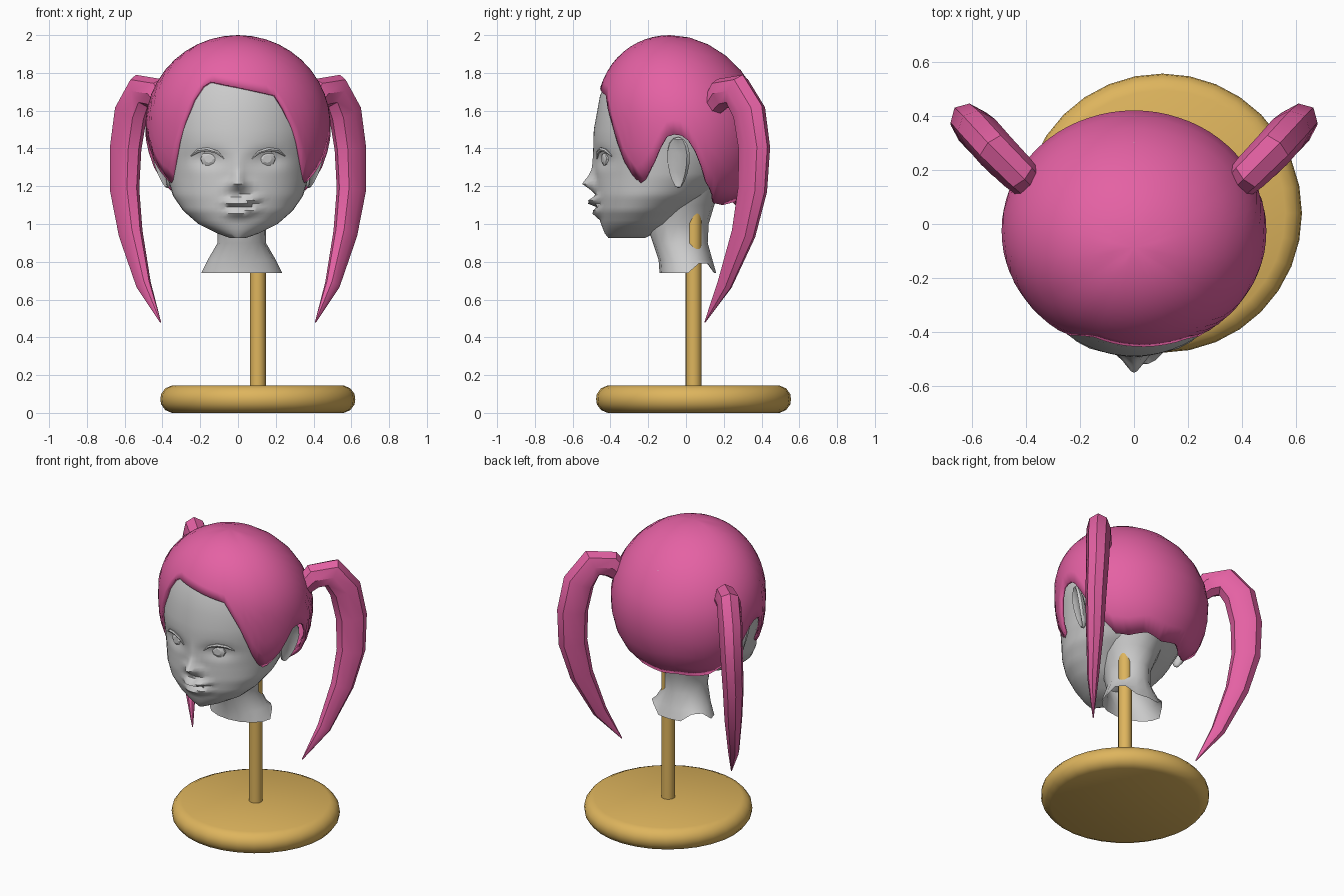
import bpy, bmesh, math
from mathutils import Vector, Matrix

if "Cube" in bpy.data.objects:
    bpy.data.objects.remove(bpy.data.objects["Cube"])


def material(name, rgb):
    m = bpy.data.materials.new(name)
    m.diffuse_color = (*rgb, 1)
    m.use_nodes = True
    m.node_tree.nodes["Principled BSDF"].inputs["Base Color"].default_value = m.diffuse_color
    return m


PINK = material("pink", (0.78, 0.12, 0.37))
GOLD = material("gold", (0.73, 0.46, 0.11))


def interp(table, v):
    """Piecewise-linear lookup; rows are (key, value, ...)."""
    if v <= table[0][0]:
        return table[0][1:]
    for a, b in zip(table, table[1:]):
        if v <= b[0]:
            k = (v - a[0]) / (b[0] - a[0])
            return tuple(p + (q - p) * k for p, q in zip(a[1:], b[1:]))
    return table[-1][1:]


def finish(name, bm, mat=None, angle=40):
    bmesh.ops.recalc_face_normals(bm, faces=bm.faces)
    me = bpy.data.meshes.new(name)
    bm.to_mesh(me)
    bm.free()
    ob = bpy.data.objects.new(name, me)
    bpy.context.collection.objects.link(ob)
    if mat:
        me.materials.append(mat)
    bpy.ops.object.select_all(action='DESELECT')
    ob.select_set(True)
    bpy.context.view_layer.objects.active = ob
    bpy.ops.object.shade_smooth_by_angle(angle=math.radians(angle))
    return ob


def loft(name, rings, mat=None, caps=(True, True), angle=40):
    """Skin a list of closed rings with equal point counts."""
    bm = bmesh.new()
    vs = [[bm.verts.new(p) for p in r] for r in rings]
    n = len(vs[0])
    for a, b in zip(vs, vs[1:]):
        for i in range(n):
            j = (i + 1) % n
            bm.faces.new((a[i], a[j], b[j], b[i]))
    if caps[0]:
        bm.faces.new(vs[0])
    if caps[1]:
        bm.faces.new(vs[-1])
    return finish(name, bm, mat, angle)


def sweep(name, path, side, mat=None, n=8, flip=1):
    """Tapered elliptical tube; path rows are (x, y, z, radius_in_plane, radius_across)."""
    pts = [Vector((p[0] * flip, p[1], p[2])) for p in path]
    s0 = Vector((side[0] * flip, side[1], side[2])).normalized()
    rings = []
    for i, p in enumerate(pts):
        t = (pts[min(i + 1, len(pts) - 1)] - pts[max(i - 1, 0)]).normalized()
        s = (s0 - t * s0.dot(t)).normalized()
        u = t.cross(s)
        a, b = path[i][3:]
        rings.append([p + u * a * math.cos(k * math.tau / n) + s * b * math.sin(k * math.tau / n)
                      for k in range(n)])
    return loft(name, rings, mat)


def ring(cx, cy, z, r, n=32):
    return [(cx + r * math.cos(k * math.tau / n), cy + r * math.sin(k * math.tau / n), z)
            for k in range(n)]


# Stand: rounded disc and post
SX, SY = 0.105, 0.04
loft("stand_base", [ring(SX, SY, z, r) for z, r in
                    ((0, .455), (.015, .49), (.045, .512), (.073, .516), (.1, .512), (.13, .49), (.145, .455))], GOLD)
loft("stand_post", [ring(SX, SY, z, .042, 16) for z in (.14, 1.1)], GOLD)

# Head: stacked oval rings (z, half width, front y, back y)
HEAD = [(.925, .04, -.41, -.22), (.95, .11, -.43, -.17), (1.0, .21, -.45, -.08), (1.07, .29, -.47, .0),
        (1.15, .345, -.478, .12), (1.25, .375, -.478, .23), (1.38, .40, -.492, .32), (1.5, .425, -.488, .36),
        (1.68, .41, -.455, .36), (1.8, .36, -.40, .30), (1.9, .25, -.31, .17), (1.95, .12, -.2, .04)]
NOSE = [(1.155, 0), (1.18, .35), (1.215, 1), (1.24, .65), (1.29, .22), (1.38, .0)]
LIPS = [(1.02, 0), (1.055, .6), (1.07, .45), (1.085, -.3), (1.1, .8), (1.115, 1), (1.145, 0)]


def face_y(x, y, z):
    """Sculpt nose, eye sockets and a lopsided mouth into the front of the head."""
    if y > -.2:
        return y
    y -= .075 * interp(NOSE, z)[0] * math.exp(-(x / (.03 + .03 * max(0, 1.25 - z) / .08)) ** 2)
    y += .03 * math.exp(-((abs(x) - .16) / .085) ** 2 - ((z - 1.345) / .05) ** 2)
    mx = x - .02
    y -= .05 * interp(LIPS, z - max(0, .25 * mx))[0] * math.exp(-(mx / .085) ** 4)
    return y


def head_point(t, z):
    w, yf, yb = interp(HEAD, z)
    x = w * math.sin(t)
    y = (yf + yb) / 2 - (yb - yf) / 2 * math.cos(t)
    return (x, face_y(x, y, z), z)


def surface_y(x, z):
    return head_point(math.asin(x / interp(HEAD, z)[0]), z)[1]


us = [k / 22 for k in range(-22, 22)]
levels = [.925, .95, .975, 1.0] + [1.02 + .0175 * k for k in range(25)] + \
         [1.5, 1.59, 1.68, 1.74, 1.8, 1.85, 1.9, 1.95]
loft("head", [[head_point(math.copysign(abs(u) ** 1.5 * math.pi, u), z) for u in us] for z in levels])

# Neck: open, flared at the bottom and arched up at the sides (z, half width, front, back)
NECK = [(.74, .215, -.14, .16), (.81, .18, -.145, .14), (.9, .128, -.175, .115),
        (1.0, .13, -.21, .12), (1.1, .17, -.21, .15), (1.25, .22, -.2, .22)]
neck = []
for i, (z, w, yf, yb) in enumerate(NECK):
    row = []
    for k in range(16):
        t = k * math.tau / 16
        y = (yf + yb) / 2 - (yb - yf) / 2 * math.cos(t)
        lift = .05 if i == 0 and .02 < y < .13 else 0
        row.append((.02 + w * math.sin(t) * (1 - lift), y, z + lift))
    neck.append(row)
loft("neck", neck, caps=(False, False))

# Eyes, upper lids and ears on both sides
for side, label in ((1, "right"), (-1, "left")):
    lid = []
    for dx, z, r in ((.075, 1.345, .003), (.11, 1.38, .009), (.16, 1.395, .012),
                     (.21, 1.388, .011), (.25, 1.36, .003)):
        lid.append((dx, surface_y(dx, z) - .002, z, r, r))
    sweep(label + "_upper_lid", lid, (0, 0, 1), n=6, flip=side)

    c = Vector((.155, surface_y(.155, 1.345), 1.345))
    rings = []
    for s, d in ((1, .01), (.95, -.006), (.5, -.016)):
        rings.append([(side * (c.x + .045 * s * math.cos(k * math.tau / 8)),
                       c.y + d + .012 * s * math.cos(k * math.tau / 8),
                       c.z + .042 * s * math.sin(k * math.tau / 8)) for k in range(8)])
    loft(label + "_eye", rings, angle=20)

    bm = bmesh.new()
    bmesh.ops.create_uvsphere(bm, u_segments=12, v_segments=8, radius=1)
    for v in bm.verts:
        # hollow out the outer middle, narrow the lobe
        if v.co.x > .6:
            v.co.x = .1
        v.co.y *= .85 + .25 * v.co.z
    m = Matrix.Translation((.405, -.04, 1.325)) @ Matrix.Rotation(math.radians(14), 4, 'Y') \
        @ Matrix.Rotation(math.radians(-25), 4, 'Z') @ Matrix.Diagonal((.035, .075, .14, 1))
    bm.transform(Matrix.Scale(side, 4, (1, 0, 0)) @ m)
    finish(label + "_ear", bm)

# Hair cap: dome columns ending on a hairline (degrees from the front, z)
SIDE_LINE = [(38, 1.47), (46, 1.31), (54, 1.21), (60, 1.23), (69, 1.31), (79, 1.46), (88, 1.48),
             (97, 1.43), (110, 1.22), (125, 1.11), (140, 1.1), (160, 1.12), (180, 1.1)]
RIGHT = [(0, 1.725), (26, 1.68)] + SIDE_LINE
LEFT = [(0, 1.725), (23, 1.76), (31, 1.64)] + SIDE_LINE
COLS, ROWS = 72, 11
bm = bmesh.new()
crown = bm.verts.new((0, -.085, 2.0))
cols = []
for k in range(COLS):
    deg = (k * 360 / COLS + 180) % 360 - 180
    end = interp(RIGHT if deg >= 0 else LEFT, abs(deg))[0] - 1.52
    phi1 = math.asin(end / (.48 if end > 0 else .52))
    t = math.radians(deg)
    col = []
    for r in range(1, ROWS + 1):
        s = math.sin(math.pi / 2 + (phi1 - math.pi / 2) * r / ROWS)
        f = math.sqrt(1 - (s * s if s > 0 else (-s) ** 2.5))
        z = 1.52 + s * (.48 if s > 0 else .52)
        col.append(bm.verts.new((.49 * f * math.sin(t), -.025 - .06 * max(s, 0) - .445 * f * math.cos(t), z)))
    cols.append(col)
for k in range(COLS):
    a, b = cols[k], cols[(k + 1) % COLS]
    bm.faces.new((crown, a[0], b[0]))
    for r in range(ROWS - 1):
        bm.faces.new((a[r], a[r + 1], b[r + 1], b[r]))
cap = finish("hair_cap", bm, PINK, 60)
sol = cap.modifiers.new("thickness", 'SOLIDIFY')
sol.thickness, sol.offset = .018, -1

# Twin tails: flattened tapering tubes, mirrored
TAIL = [(.38, .14, 1.62, .06, .06), (.43, .19, 1.69, .085, .07), (.51, .27, 1.705, .095, .075),
        (.567, .335, 1.59, .1, .075), (.595, .362, 1.4, .097, .07), (.60, .352, 1.18, .09, .065),
        (.568, .305, .95, .073, .055), (.50, .205, .68, .045, .035), (.41, .10, .48, .003, .003)]
for side, label in ((1, "right"), (-1, "left")):
    sweep(label + "_hair_tail", TAIL, (.7, -.7, 0), PINK, 8, side)
